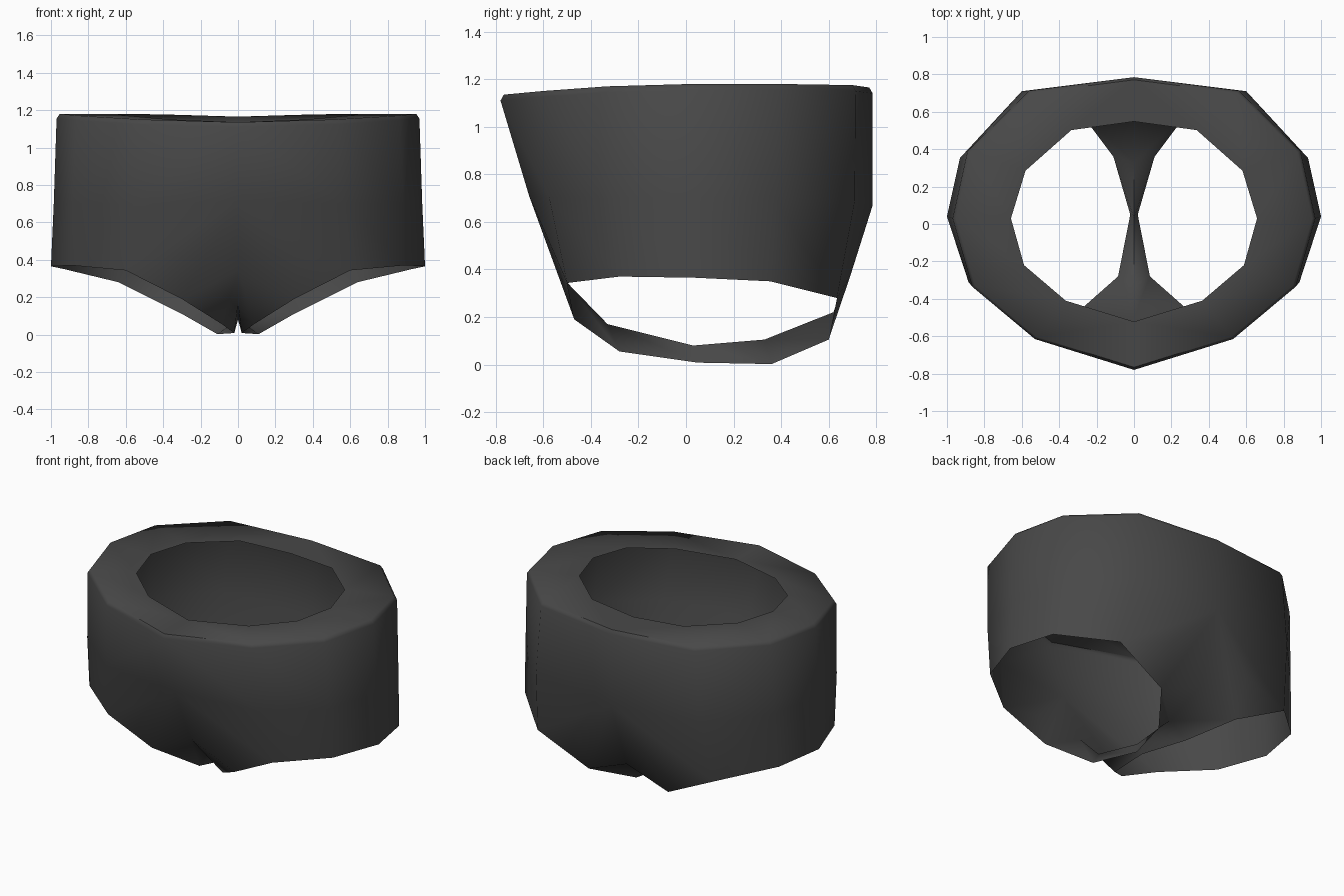
import bpy, bmesh, math

if "Cube" in bpy.data.objects:
    bpy.data.objects.remove(bpy.data.objects["Cube"])

fabric = bpy.data.materials.new("charcoal fabric")
fabric.diffuse_color = (0.065, 0.065, 0.065, 1)
fabric.use_nodes = True
fabric.node_tree.nodes["Principled BSDF"].inputs["Base Color"].default_value = fabric.diffuse_color

bm = bmesh.new()

def row(points):
    return [bm.verts.new(p) for p in points]

def bridge(a, b):
    for i in range(len(a) - 1):
        bm.faces.new((a[i], a[i + 1], b[i + 1], b[i]))

# Half rings (+x side), running from front centre to back centre
waist = [(0, -.78, 1.11), (.53, -.615, 1.125), (.865, -.335, 1.145), (.97, .03, 1.155),
         (.89, .39, 1.155), (.56, .713, 1.15), (0, .785, 1.14)]
opening = [(0, -.522), (.365, -.41), (.588, -.22), (.658, .03), (.58, .285), (.335, .502), (0, .548)]
hips = [(0, -.66, .71), (.56, -.575, .70), (.885, -.31, .70), (.985, .035, .70),
        (.91, .375, .70), (.60, .71, .69), (0, .785, .67)]
hem = [(.60, -.50, .343), (.89, -.28, .37), (1, .04, .365), (.93, .355, .35), (.64, .635, .28)]

# Waistband: inner opening, flat rim, small bevel, then the wall
inner = row([(x, y, w[2] + .025) for (x, y), w in zip(opening, waist)])
rim = row([(x * .982, y * .982, z + .025) for x, y, z in waist])
band = row(waist)
hip = row(hips)
leg = row(hem)
bridge(inner, rim)
bridge(rim, band)
bridge(band, hip)
bridge(hip[1:6], leg)

# Crotch: centre groove line and leg edge, front to back
groove = row([(0, -.50, .345), (0, -.33, .17), (0, .03, .08), (0, .33, .105), (0, .62, .22)])
edge = row([(.30, -.47, .19), (.085, -.28, .055), (.02, .05, .008), (.11, .36, .002), (.29, .60, .105)])
bridge(groove, edge)

# Front and back panels joining the hips to the crotch
for c, s, h, g, e, p in ((hip[0], hip[1], leg[0], groove[0], edge[0], (.30, -.54, .42)),
                         (hip[6], hip[5], leg[4], groove[4], edge[4], (.30, .69, .37))):
    m = bm.verts.new(p)
    bm.faces.new((c, s, h, m))
    bm.faces.new((c, m, e, g))
    bm.faces.new((m, h, e))

# Mirror to the other side
half = bm.verts[:] + bm.edges[:] + bm.faces[:]
bmesh.ops.mirror(bm, geom=half, axis='X', merge_dist=.001)
bmesh.ops.remove_doubles(bm, verts=bm.verts[:], dist=.001)
bmesh.ops.recalc_face_normals(bm, faces=bm.faces[:])
bm.normal_update()
# Make sure the outside faces out
if sum(f.normal.x * f.calc_center_median().x + f.normal.y * f.calc_center_median().y for f in bm.faces) < 0:
    bmesh.ops.reverse_faces(bm, faces=bm.faces[:])

mesh = bpy.data.meshes.new("shorts")
bm.to_mesh(mesh)
bm.free()
mesh.materials.append(fabric)
shorts = bpy.data.objects.new("shorts", mesh)
bpy.context.collection.objects.link(shorts)
bpy.context.view_layer.objects.active = shorts
shorts.select_set(True)
bpy.ops.object.shade_smooth_by_angle(angle=math.radians(60))
